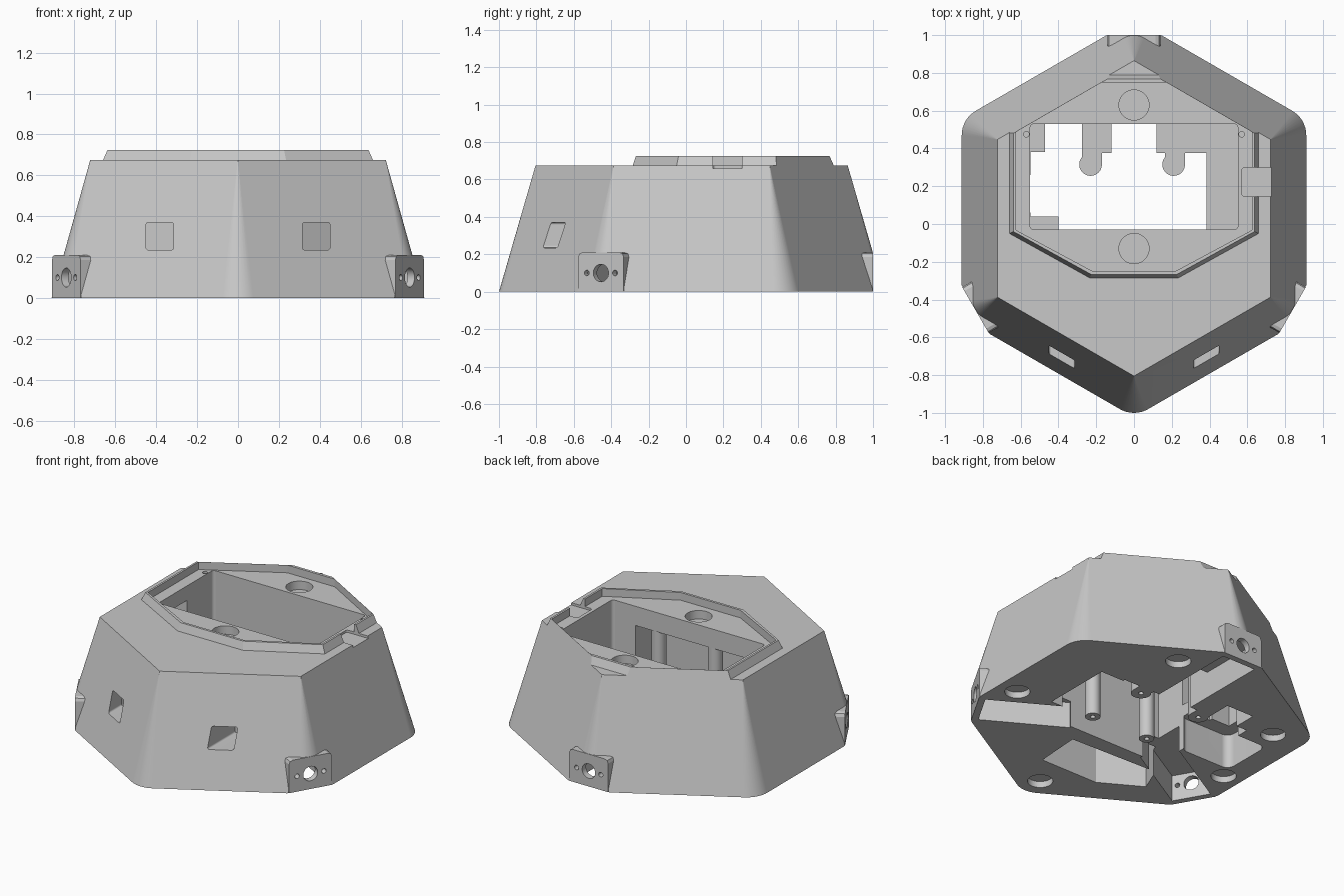
import bpy, bmesh, math
from mathutils import Matrix, Vector

if "Cube" in bpy.data.objects:
    bpy.data.objects.remove(bpy.data.objects["Cube"], do_unlink=True)

grey = bpy.data.materials.new("plain grey")
grey.use_nodes = True
grey.diffuse_color = (0.58, 0.58, 0.58, 1)
grey.node_tree.nodes["Principled BSDF"].inputs["Base Color"].default_value = (0.58, 0.58, 0.58, 1)

CY = 0.03            # centre of the hexagon in y
H, RIM = 0.675, 0.725
PORTS = [math.radians(a) for a in (90, 210, 330)]


def prism(name, low, z0, z1, high=None):
    """Solid between two outlines with equal point counts."""
    high = high or low
    bm = bmesh.new()
    a = [bm.verts.new((x, y, z0)) for x, y in low]
    b = [bm.verts.new((x, y, z1)) for x, y in high]
    n = len(a)
    bm.faces.new(a[::-1])
    bm.faces.new(b)
    for i in range(n):
        bm.faces.new((a[i], a[(i + 1) % n], b[(i + 1) % n], b[i]))
    bmesh.ops.recalc_face_normals(bm, faces=bm.faces)
    me = bpy.data.meshes.new(name)
    bm.to_mesh(me)
    bm.free()
    me.materials.append(grey)
    ob = bpy.data.objects.new(name, me)
    bpy.context.collection.objects.link(ob)
    return ob


def box(name, x0, x1, y0, y1, z0, z1):
    return prism(name, [(x0, y0), (x1, y0), (x1, y1), (x0, y1)], z0, z1)


def circle(x, y, r, n=32):
    return [(x + r * math.cos(math.tau * (i + 0.3) / n), y + r * math.sin(math.tau * (i + 0.3) / n)) for i in range(n)]


def rounded(x0, x1, y0, y1, r, n=5):
    pts = []
    for k, (cx, cy) in enumerate([(x1 - r, y1 - r), (x0 + r, y1 - r), (x0 + r, y0 + r), (x1 - r, y0 + r)]):
        for i in range(n + 1):
            t = math.pi / 2 * (k + i / n)
            pts.append((cx + r * math.cos(t), cy + r * math.sin(t)))
    return pts


def hexagon(z, n=8):
    """Hexagon outline at a height, its corners sharpening upward."""
    t = z / H
    apothem, r = 0.912 - 0.189 * t, max(0.002, 0.15 * (1 - t))
    pts = []
    for k in range(6):
        a = math.radians(30 + 60 * k)
        d = (apothem - r) / math.cos(math.pi / 6)
        for i in range(n + 1):
            b = a + math.radians(-30 + 60 * i / n)
            pts.append((d * math.cos(a) + r * math.cos(b), CY + d * math.sin(a) + r * math.sin(b)))
    return pts


def mirrored(half):
    """Close a right-hand outline, listed front to back, across x."""
    return half + [(-x, y) for x, y in half[::-1]]


def boolean(target, tool, op="DIFFERENCE"):
    mod = target.modifiers.new("cut", "BOOLEAN")
    mod.operation, mod.solver, mod.object = op, "EXACT", tool
    mod.use_hole_tolerant = True
    bpy.context.view_layer.objects.active = target
    bpy.ops.object.modifier_apply(modifier=mod.name)
    bpy.data.objects.remove(tool, do_unlink=True)


def facing(ob, angle):
    """Turn a tool drawn in (across, up, outward) so outward points along angle."""
    out = Vector((math.cos(angle), math.sin(angle), 0))
    up = Vector((0, 0, 1))
    across = up.cross(out)
    m = Matrix((across, up, out)).transposed().to_4x4()
    ob.data.transform(Matrix.Translation((0, CY, 0)) @ m)
    return ob


# Hexagonal shell
body = prism("body", hexagon(0), 0, H, hexagon(H))

# Three corner port bosses with an inner channel and mounting holes
for a in PORTS:
    boolean(body, facing(box("trim", -0.4, 0.4, -0.1, 0.4, 0.967, 1.3), a))
    plate = [(0.14, 0), (0.14, 0.185), (0.133, 0.203), (0.115, 0.21)]
    boss = prism("boss", mirrored(plate), 0.75, 0.97)
    boolean(body, facing(boss, a), "UNION")
    boolean(body, facing(box("channel", -0.12, 0.12, -0.1, 0.17, 0.38, 0.93), a))
    for x, r in ((0, 0.047), (-0.087, 0.015), (0.087, 0.015)):
        boolean(body, facing(prism("hole", circle(x, 0.1, r, 24), 0.89, 1.0), a))

# Underside cavities
front = [(0.15, -0.66), (-0.26, -0.66), (-0.52, -0.51), (-0.45, -0.34), (0.17, -0.36)]
boolean(body, prism("front_cavity", front, -0.1, 0.42))
boolean(body, box("centre_cavity", -0.4, 0.385, -0.25, 0.05, -0.1, 0.55))
boolean(body, box("side_opening", -0.68, -0.5, 0.06, 0.26, -0.1, 0.58))
boolean(body, prism("side_cavity", rounded(-0.76, -0.39, -0.04, 0.3, 0.05), -0.1, 0.22))
boolean(body, box("right_cavity", 0.37, 0.55, -0.1, 0.36, -0.1, 0.22))

# Windows cut straight back into the two front faces, with floors parallel to them
for s in (-1, 1):
    window = prism("window", rounded(-0.0675, 0.0675, 0.235, 0.37, 0.012), 0.6, 0.95)
    for v in window.data.vertices:
        across, up, depth = v.co
        x = s * 0.3825 + across
        v.co = (x, CY - (depth - 0.5 * abs(x)) / math.cos(math.pi / 6), up)
    boolean(body, window)

# Top pocket, its opening through the base, and the round recesses
boolean(body, prism("pocket", rounded(-0.55, 0.55, -0.03, 0.53, 0.02), 0.3, 0.9))
opening = [(-0.549, 0.04), (-0.4, 0.04), (-0.4, -0.029), (0.385, -0.029), (0.385, 0.375),
           (0.12, 0.375), (0.12, 0.529), (-0.12, 0.529), (-0.12, 0.375), (-0.275, 0.375),
           (-0.275, 0.529), (-0.47, 0.529), (-0.47, 0.38), (-0.549, 0.38)]
boolean(body, prism("opening", opening, -0.1, 0.4))
for y in (0.63, -0.13):
    boolean(body, prism("recess", circle(0, y, 0.08), 0.62, 0.8))
for x in (-0.57, 0.57):
    boolean(body, prism("pin_hole", circle(x, 0.475, 0.015, 16), 0.6, 0.8))

# Foot recesses in the base
for x, y in ((0.285, 0.745), (0.78, -0.14), (0, -0.86), (-0.79, -0.12), (-0.7, 0.44)):
    boolean(body, prism("foot_recess", circle(x, y, 0.075), -0.1, 0.04))

# Raised rim, trimmed by the sloping shell at the back
rim = prism("rim", hexagon(H), H, RIM, hexagon(RIM))
base = mirrored([(0.235, -0.285), (0.66, -0.05), (0.66, 0.55), (0.235, 0.79)])
crest = mirrored([(0.225, -0.268), (0.638, -0.04), (0.638, 0.537), (0.225, 0.768)])


def extend(p, q, t):
    return [(a[0] + (b[0] - a[0]) * t, a[1] + (b[1] - a[1]) * t) for a, b in zip(p, q)]


boolean(rim, prism("rim_outline", extend(base, crest, -1), H - 0.05, RIM + 0.05, extend(base, crest, 2)), "INTERSECT")
inner = mirrored([(0.215, -0.252), (0.625, -0.032), (0.625, 0.487), (0.17, 0.75)])
boolean(rim, prism("rim_inside", inner, 0.6, 0.8))

# Cable notch across the rim
for part in (body, rim):
    boolean(part, prism("notch", rounded(0.572, 0.8, 0.145, 0.3, 0.015), 0.66, 0.8))

# Screw posts in the opening and below the front ledge
posts = []
for name, x, y, r, top in (("left_post", -0.23, 0.315, 0.06, 0.3), ("right_post", 0.21, 0.315, 0.06, 0.3),
                           ("front_left_post", -0.16, -0.075, 0.045, 0.55), ("front_right_post", 0.25, -0.08, 0.045, 0.55)):
    post = prism(name, circle(x, y, r), 0, top)
    if y > 0:
        boolean(post, box("web", x - 0.045, x + 0.06, y, 0.385, 0, top), "UNION")
    boolean(post, prism("screw_hole", circle(x, y, 0.015, 16), -0.1, 0.1))
    posts.append(post)

# Smooth curved surfaces, keep edges sharp
for ob in [body, rim] + posts:
    bpy.ops.object.select_all(action="DESELECT")
    ob.select_set(True)
    bpy.context.view_layer.objects.active = ob
    bpy.ops.object.shade_smooth_by_angle(angle=math.radians(20))
    wn = ob.modifiers.new("normals", "WEIGHTED_NORMAL")
    wn.keep_sharp = True
